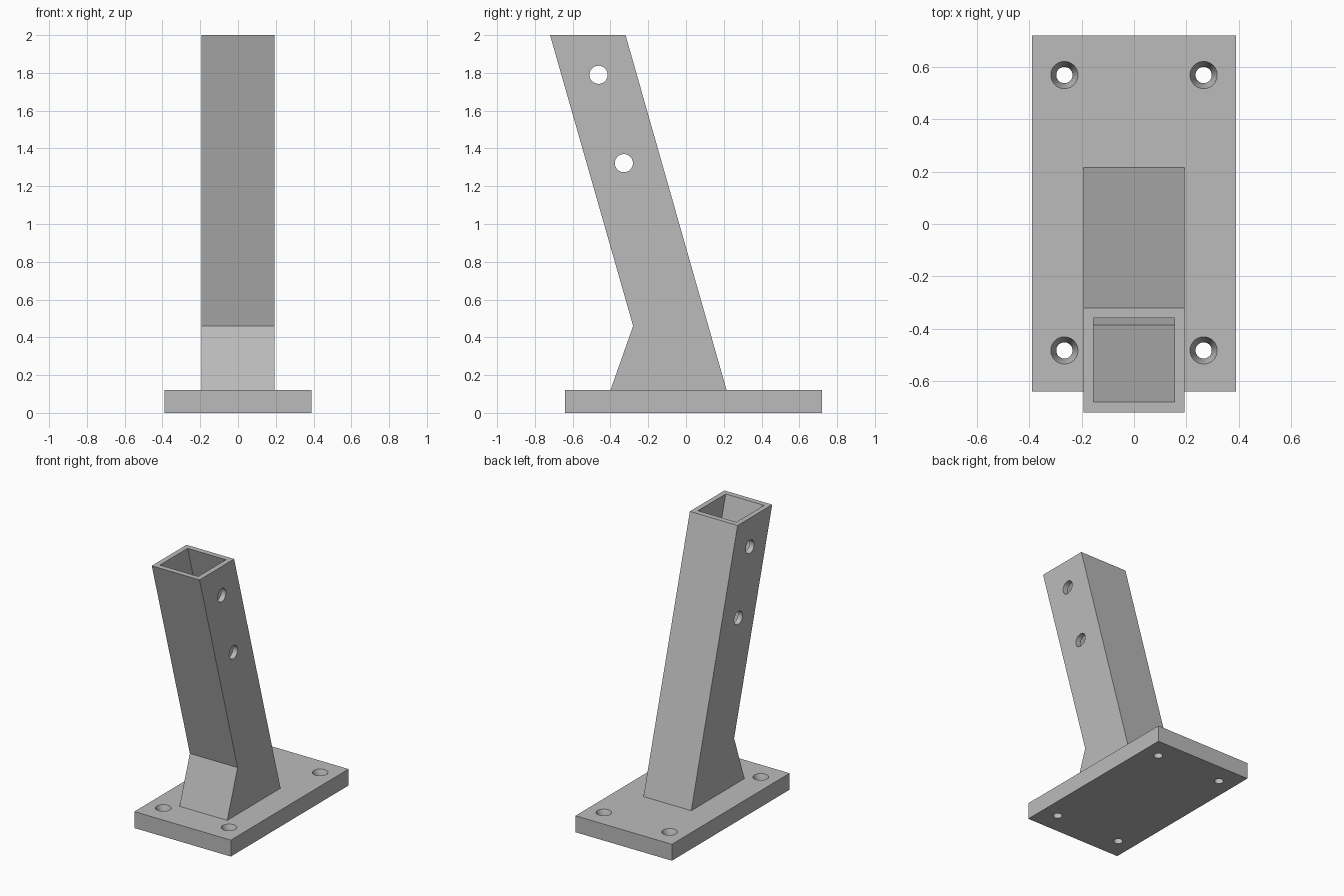
import bpy, bmesh, math
from mathutils import Vector

cube = bpy.data.objects.get("Cube")
if cube:
    bpy.data.objects.remove(cube, do_unlink=True)

grey = bpy.data.materials.new("plain grey")
grey.use_nodes = True
grey.diffuse_color = (0.5, 0.5, 0.5, 1)
grey.node_tree.nodes["Principled BSDF"].inputs["Base Color"].default_value = grey.diffuse_color


def finish(name, bm):
    bmesh.ops.recalc_face_normals(bm, faces=bm.faces)
    mesh = bpy.data.meshes.new(name)
    bm.to_mesh(mesh)
    bm.free()
    mesh.materials.append(grey)
    ob = bpy.data.objects.new(name, mesh)
    bpy.context.collection.objects.link(ob)
    return ob


def side_prism(name, outline, half):
    """Extrude a (y, z) outline across x."""
    bm = bmesh.new()
    face = bm.faces.new([bm.verts.new((-half, y, z)) for y, z in outline])
    ext = bmesh.ops.extrude_face_region(bm, geom=[face])["geom"]
    moved = [v for v in ext if isinstance(v, bmesh.types.BMVert)]
    bmesh.ops.translate(bm, verts=moved, vec=(2 * half, 0, 0))
    return finish(name, bm)


def turned(name, profile, centre, axis="Z", sides=48):
    """Closed round solid from (radius, height) rings, along z or x."""
    bm = bmesh.new()
    rings = []
    for r, h in profile:
        ring = []
        for i in range(sides):
            a = 2 * math.pi * i / sides
            u, v = r * math.cos(a), r * math.sin(a)
            p = Vector((u, v, h)) if axis == "Z" else Vector((h, u, v))
            ring.append(bm.verts.new(p + Vector(centre)))
        rings.append(ring)
    for low, high in zip(rings, rings[1:]):
        for i in range(sides):
            j = (i + 1) % sides
            bm.faces.new((low[i], low[j], high[j], high[i]))
    bm.faces.new(rings[0])
    bm.faces.new(rings[-1])
    return finish(name, bm)


def carve(ob, cutters):
    """Subtract the cutters, bake the result and remove the helpers."""
    for c in cutters:
        c.hide_render = True
        mod = ob.modifiers.new("cut", "BOOLEAN")
        mod.operation, mod.solver, mod.object = "DIFFERENCE", "EXACT", c
    bpy.context.view_layer.update()
    graph = bpy.context.evaluated_depsgraph_get()
    mesh = bpy.data.meshes.new_from_object(ob.evaluated_get(graph))
    ob.modifiers.clear()
    ob.data = mesh
    for c in cutters:
        bpy.data.objects.remove(c, do_unlink=True)
    bpy.ops.object.select_all(action="DESELECT")
    ob.select_set(True)
    bpy.context.view_layer.objects.active = ob
    bpy.ops.object.shade_smooth_by_angle(angle=math.radians(30))


# Base plate with four countersunk screw holes
plate = side_prism("base_plate", [(-0.64, 0), (0.72, 0), (0.72, 0.12), (-0.64, 0.12)], 0.39)
screw = [(0.031, -0.05), (0.031, 0.065), (0.052, 0.12), (0.052, 0.2)]
carve(plate, [turned("screw_cutter", screw, (x, y, 0))
              for x in (-0.266, 0.266) for y in (-0.483, 0.569)])

# Leaning post with a flared front foot
LEAN = 0.285
post = side_prism("leaning_post",
                  [(-0.40, 0.12), (0.215, 0.12), (-0.32, 2), (-0.72, 2), (-0.28, 0.46)], 0.193)

# Square socket along the post, its floor square to the lean
depth, wide, over = 1.03, 0.32, 0.1
floor_rise = wide * LEAN / (1 + LEAN ** 2)
front, back = -0.68, -0.68 + wide
socket = [(front - over * LEAN, 2 + over),
          (front + depth * LEAN, 2 - depth),
          (back + (depth - floor_rise) * LEAN, 2 - depth + floor_rise),
          (back - over * LEAN, 2 + over)]
cutters = [side_prism("socket_cutter", socket, 0.155)]

# Cross-pin holes through both side walls
for y, z in ((-0.463, 1.79), (-0.329, 1.322)):
    cutters.append(turned("pin_cutter", [(0.048, -0.4), (0.048, 0.4)], (0, y, z), "X"))
carve(post, cutters)
